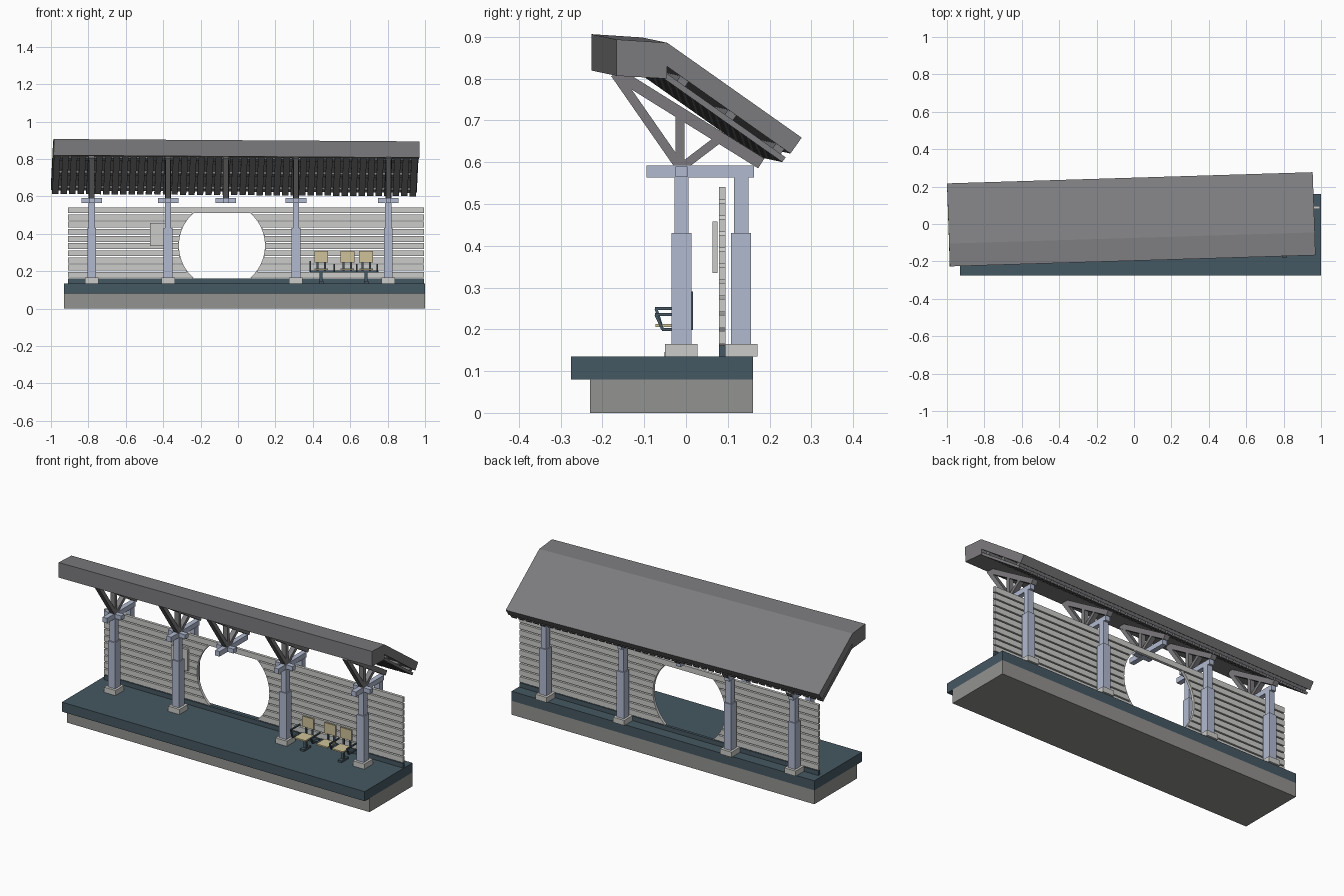
import bpy, bmesh, math
from mathutils import Vector, Matrix

if "Cube" in bpy.data.objects:
    bpy.data.objects.remove(bpy.data.objects["Cube"])


def material(name, rgb):
    m = bpy.data.materials.new(name)
    m.diffuse_color = (*rgb, 1)
    m.use_nodes = True
    m.node_tree.nodes["Principled BSDF"].inputs["Base Color"].default_value = m.diffuse_color
    return m


ROOF = material("roof grey", (0.20, 0.195, 0.205))
POST = material("pale blue paint", (0.44, 0.49, 0.63))
TEAL = material("dark teal", (0.060, 0.098, 0.122))
STONE = material("base grey", (0.29, 0.288, 0.28))
PALE = material("pale grey", (0.60, 0.60, 0.59))
TAN = material("seat tan", (0.62, 0.54, 0.32))


class Part:
    """Collects simple solids into one named object."""

    def __init__(self, name, mat):
        self.name, self.mat, self.bm = name, mat, bmesh.new()

    def prism(self, pts, a, b, axis="x"):
        # extrude a profile: yz profile along x, or xz profile along y
        def put(p, t):
            return (t, p[0], p[1]) if axis == "x" else (p[0], t, p[1])
        lo = [self.bm.verts.new(put(p, a)) for p in pts]
        hi = [self.bm.verts.new(put(p, b)) for p in pts]
        n = len(pts)
        self.bm.faces.new(lo)
        self.bm.faces.new(hi[::-1])
        for i in range(n):
            j = (i + 1) % n
            self.bm.faces.new((lo[j], lo[i], hi[i], hi[j]))

    def box(self, x0, x1, y0, y1, z0, z1):
        self.prism([(y0, z0), (y1, z0), (y1, z1), (y0, z1)], x0, x1)

    def bar(self, x, p, q, thick, width):
        # sloping timber between two yz points
        p, q = Vector(p), Vector(q)
        d = (q - p).normalized() * thick / 2
        n = Vector((-d.y, d.x))
        self.prism([p - n, q - n, q + n, p + n], x - width / 2, x + width / 2)

    def done(self, matrix=None):
        if matrix:
            self.bm.transform(matrix)
        bmesh.ops.recalc_face_normals(self.bm, faces=self.bm.faces)
        me = bpy.data.meshes.new(self.name)
        self.bm.to_mesh(me)
        self.bm.free()
        me.materials.append(self.mat)
        ob = bpy.data.objects.new(self.name, me)
        bpy.context.collection.objects.link(ob)
        return ob


# Platform
p = Part("platform_base", STONE)
p.box(-0.93, 1.0, -0.23, 0.16, 0, 0.08)
p.done()
p = Part("platform_slab", TEAL)
p.box(-0.93, 1.0, -0.275, 0.16, 0.08, 0.135)
p.done()
p = Part("wall_plinth", TEAL)
p.box(-0.91, 0.995, 0.079, 0.095, 0.135, 0.161)
p.done()

# Slatted wall with a round opening; only the top slat runs through
CX, CZ, R = -0.086, 0.337, 0.23
WY = (0.079, 0.095)
p = Part("wall_slats", PALE)
for i in range(10):
    z0 = 0.165 + i * 0.0383
    z1 = z0 + 0.031
    if i == 9:
        p.box(-0.91, 0.995, *WY, z0, z1)
        continue
    zs = [z0 + (z1 - z0) * k / 4 for k in range(5)]
    for side, end in ((-1, -0.91), (1, 0.995)):
        arc = [(CX + side * math.sqrt(R * R - (z - CZ) ** 2), z) for z in zs]
        p.prism([(end, z0)] + arc + [(end, z1)], *WY, axis="y")
p.done()

# Thin rim on both sides of the opening
p = Part("opening_rim", PALE)
a = math.asin(0.172 / R)
for side in (-1, 1):
    angs = [-a + 2 * a * k / 20 for k in range(21)]
    ring = [(CX + side * R * math.cos(t), CZ + R * math.sin(t)) for t in angs]
    outer = [(CX + side * (R + 0.006) * math.cos(t), CZ + (R + 0.006) * math.sin(t)) for t in angs]
    p.prism(ring + outer[::-1], *WY, axis="y")
p.done()

p = Part("notice_board", PALE)
p.box(-0.47, -0.365, 0.063, 0.075, 0.335, 0.458)
p.done()

# Columns in two rows
COLS = (-0.782, -0.374, 0.31, 0.804)
feet, posts = Part("column_feet", PALE), Part("columns", POST)
for x in COLS:
    for y, top in ((-0.011, 0.565), (0.132, 0.565)):
        feet.box(x - 0.036, x + 0.036, y - 0.039, y + 0.039, 0.135, 0.165)
        posts.box(x - 0.023, x + 0.023, y - 0.024, y + 0.024, 0.165, 0.43)
        posts.box(x - 0.017, x + 0.017, y - 0.017, y + 0.017, 0.43, top)
feet.done()
posts.done()

# Cross beams and roof trusses, including one between the middle columns
beams, truss = Part("cross_beams", POST), Part("roof_trusses", ROOF)
for x in COLS + (-0.065,):
    beams.box(x - 0.014, x + 0.014, -0.095, 0.163, 0.563, 0.592)
    beams.box(x - 0.055, x + 0.055, -0.025, 0.003, 0.565, 0.590)
    truss.bar(x, (-0.165, 0.812), (0.18, 0.597), 0.028, 0.032)   # rafter
    truss.bar(x, (-0.17, 0.812), (-0.012, 0.585), 0.022, 0.028)  # front strut
    truss.bar(x, (-0.014, 0.59), (-0.014, 0.715), 0.022, 0.028)  # king post
    truss.bar(x, (-0.01, 0.588), (0.078, 0.655), 0.020, 0.028)   # back strut
beams.done()
truss.done()

# Roof, slightly turned and tilted as one piece
turn = (Matrix.Translation((-0.019, 0, 0)) @ Matrix.Rotation(0.0306, 4, "Z")
        @ Matrix.Rotation(0.0065, 4, "Y"))
H = 0.978
p = Part("roof_front_box", ROOF)
p.prism([(-0.197, 0.900), (-0.075, 0.892), (-0.075, 0.806), (-0.197, 0.813)], -H, H)
p.done(turn)
p = Part("roof_panel", ROOF)
p.prism([(-0.075, 0.892), (0.247, 0.665), (0.220, 0.627), (-0.102, 0.854)], -H, H)
p.done(turn)

# Boards and purlins below the roof panel
slope = Vector((0.322, -0.227)).normalized()
down = Vector((slope.y, -slope.x))
eave = Vector((0.220, 0.627))
p = Part("underside_boards", ROOF)
n = 43
for i in range(n):
    x = -H + 0.022 + i * (2 * H - 0.044) / (n - 1)
    c = eave + down * 0.021 - slope * 0.004
    p.bar(x, c - slope * 0.38, c, 0.014, 0.034)
p.done(turn)
p = Part("purlins", ROOF)
for d in (0.03, 0.17, 0.31):
    c = eave - slope * d + down * 0.007
    p.bar(0, c - slope * 0.012, c + slope * 0.012, 0.016, 2 * H - 0.02)
p.done(turn)

# Bench: steel frame
p = Part("bench_frame", TEAL)
p.box(0.385, 0.75, -0.030, -0.014, 0.192, 0.204)
for x in (0.445, 0.685):
    p.box(x - 0.008, x + 0.008, -0.03, -0.014, 0.14, 0.195)
    p.box(x - 0.012, x + 0.012, -0.052, 0.012, 0.135, 0.146)
for x in (0.387, 0.515, 0.635, 0.745):
    top = 0.25 if x < 0.4 else 0.235
    p.bar(x, (-0.056, 0.2), (-0.072, top), 0.007, 0.008)
    p.bar(x, (-0.074, top), (0.012, top), 0.007, 0.008)
    p.bar(x, (-0.058, 0.2), (0.012, 0.2), 0.007, 0.008)
SEATS = (0.445, 0.585, 0.685)
for x in SEATS:
    for s in (-0.02, 0.02):
        p.box(x + s - 0.005, x + s + 0.005, 0.010, 0.017, 0.198, 0.290)
p.done()

# Bench: seats and backs
pan, back = Part("bench_seats", TAN), Part("bench_backs", TAN)
for x in SEATS:
    pan.box(x - 0.036, x + 0.036, -0.073, 0.004, 0.205, 0.213)
    back.box(x - 0.037, x + 0.037, 0.001, 0.010, 0.247, 0.308)
pan.done()
back.done()
